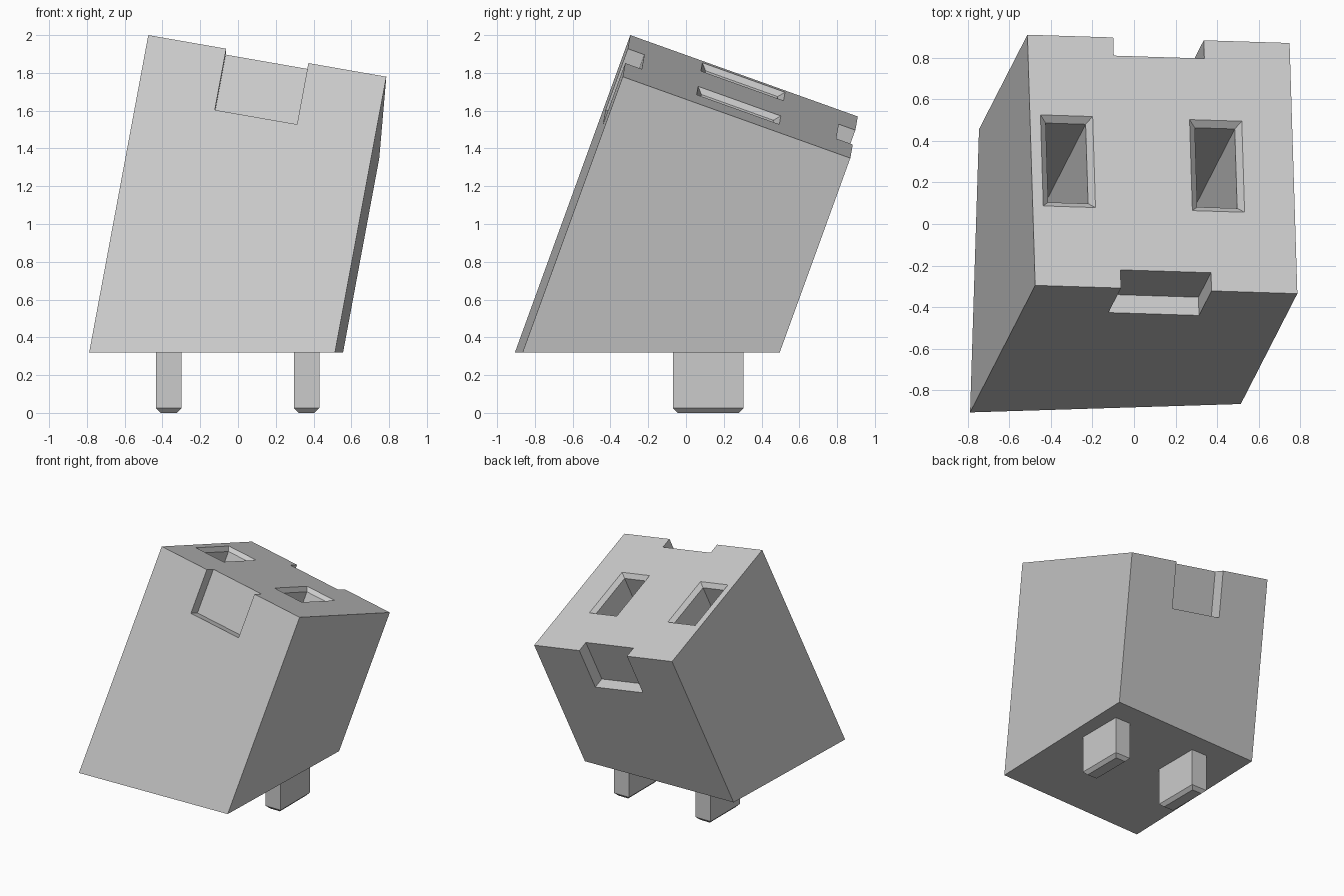
import bpy, bmesh
from mathutils import Matrix, Vector

cube = bpy.data.objects.get("Cube")
if cube:
    bpy.data.objects.remove(cube, do_unlink=True)

grey = bpy.data.materials.new("light_grey")
grey.use_nodes = True
grey.diffuse_color = (0.6, 0.6, 0.6, 1)
grey.node_tree.nodes["Principled BSDF"].inputs["Base Color"].default_value = (0.6, 0.6, 0.6, 1)

# Tilted frame: origin at the highest front corner, local z out of the top face
u = Vector((0.984, -0.031, -0.172)).normalized()
w = u.cross(Vector((-0.027, 0.941, -0.337))).normalized()
v = w.cross(u)
tilt = Matrix.Translation((-0.475, -0.295, 2.0)) @ Matrix((u, v, w)).transposed().to_4x4()
SIZE = 1.28
FLOOR = 0.32


def make_object(name, bm):
    bmesh.ops.recalc_face_normals(bm, faces=bm.faces)
    mesh = bpy.data.meshes.new(name)
    bm.to_mesh(mesh)
    bm.free()
    mesh.materials.append(grey)
    obj = bpy.data.objects.new(name, mesh)
    bpy.context.collection.objects.link(obj)
    return obj


def stack(bm, cx, cy, layers):
    """Rectangular loft through (width, depth, z) layers, capped at both ends."""
    rings = []
    for sx, sy, z in layers:
        rings.append([bm.verts.new((cx + i * sx / 2, cy + j * sy / 2, z))
                      for i, j in ((-1, -1), (1, -1), (1, 1), (-1, 1))])
    bm.faces.new(rings[0])
    bm.faces.new(rings[-1])
    for a, b in zip(rings, rings[1:]):
        for i in range(4):
            k = (i + 1) % 4
            bm.faces.new((a[i], a[k], b[k], b[i]))


# Block body, sliced flat underneath
bm = bmesh.new()
mid = SIZE / 2
stack(bm, mid, mid, [(SIZE, SIZE, -2.3), (SIZE, SIZE, 0)])
bm.transform(tilt)
bmesh.ops.bisect_plane(bm, geom=bm.verts[:] + bm.edges[:] + bm.faces[:],
                       plane_co=(0, 0, FLOOR), plane_no=(0, 0, -1), clear_outer=True)
bmesh.ops.holes_fill(bm, edges=[e for e in bm.edges if e.is_boundary])
body = make_object("block_body", bm)

# Cutters: two chamfered sockets, and a notch in the front and back top edges
bm = bmesh.new()
for x in (0.179, 0.907):
    stack(bm, x, 0.64, [(0.195, 0.405, -1.2), (0.195, 0.405, -0.03),
                        (0.255, 0.465, 0), (0.255, 0.465, 0.05)])
for y in (0, SIZE):
    stack(bm, mid, y, [(0.442, 0.186, -0.35), (0.442, 0.186, 0.05)])
bm.transform(tilt)
cutter = make_object("socket_cutter", bm)
cutter.hide_render = True

cut = body.modifiers.new("sockets", "BOOLEAN")
cut.operation = "DIFFERENCE"
cut.solver = "EXACT"
cut.object = cutter
bpy.context.view_layer.objects.active = body
bpy.ops.object.modifier_apply(modifier=cut.name)
bpy.data.objects.remove(cutter, do_unlink=True)

# Upright pegs with chamfered tips
for name, x in (("right_peg", -0.367), ("left_peg", 0.363)):
    bm = bmesh.new()
    stack(bm, x, 0.118, [(0.085, 0.325, 0), (0.135, 0.375, 0.025), (0.135, 0.375, FLOOR)])
    make_object(name, bm)
